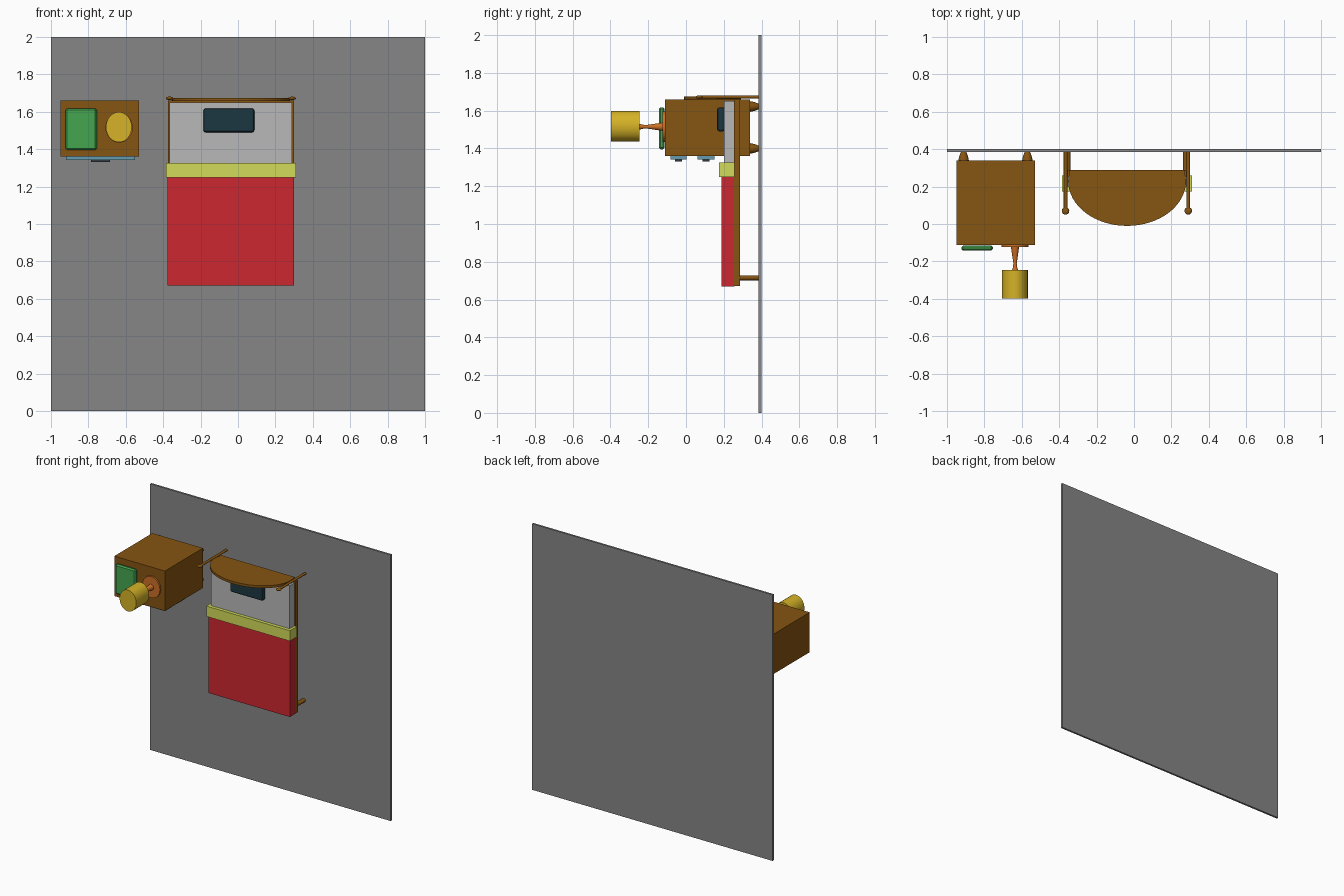
import bpy, bmesh, math
from mathutils import Matrix, Vector

if "Cube" in bpy.data.objects:
    bpy.data.objects.remove(bpy.data.objects["Cube"])


def material(name, rgb):
    m = bpy.data.materials.new(name)
    m.diffuse_color = (*rgb, 1)
    m.use_nodes = True
    m.node_tree.nodes["Principled BSDF"].inputs["Base Color"].default_value = m.diffuse_color
    return m


WOOD = material("wood", (0.24, 0.09, 0.006))
FLOOR = material("floor_grey", (0.24, 0.24, 0.24))
SHEET = material("sheet", (0.48, 0.48, 0.48))
RED = material("red", (0.6, 0.02, 0.03))
LIME = material("lime", (0.64, 0.71, 0.1))
TEAL = material("teal", (0.012, 0.038, 0.053))
GREEN = material("green", (0.06, 0.38, 0.08))
GOLD = material("gold", (0.67, 0.45, 0.02))
ORANGE = material("orange", (0.6, 0.16, 0.02))
BLUE = material("blue", (0.13, 0.33, 0.42))
DARK = material("dark", (0.03, 0.04, 0.05))


def finish(name, bm, mat, smooth=False):
    bmesh.ops.recalc_face_normals(bm, faces=bm.faces)
    me = bpy.data.meshes.new(name)
    bm.to_mesh(me)
    bm.free()
    ob = bpy.data.objects.new(name, me)
    bpy.context.collection.objects.link(ob)
    me.materials.append(mat)
    if smooth:
        bpy.ops.object.select_all(action='DESELECT')
        bpy.context.view_layer.objects.active = ob
        ob.select_set(True)
        bpy.ops.object.shade_smooth_by_angle(angle=math.radians(40))
    return ob


def box(name, x, y, z, mat, bevel=0, segments=2):
    lo, hi = Vector((x[0], y[0], z[0])), Vector((x[1], y[1], z[1]))
    bm = bmesh.new()
    bmesh.ops.create_cube(bm, size=1)
    bmesh.ops.scale(bm, vec=hi - lo, verts=bm.verts)
    bmesh.ops.translate(bm, vec=(lo + hi) / 2, verts=bm.verts)
    ob = finish(name, bm, mat)
    if bevel:
        mod = ob.modifiers.new("bevel", 'BEVEL')
        mod.width, mod.segments = bevel, segments
    return ob


def turned(name, x, z, profile, mat, zscale=1, sides=32):
    """Round part along y; profile is a list of (y, radius)."""
    bm = bmesh.new()
    rings = [[bm.verts.new((x + r * math.cos(a), y, z + zscale * r * math.sin(a)))
              for a in (2 * math.pi * i / sides for i in range(sides))]
             for y, r in profile]
    for a, b in zip(rings, rings[1:]):
        for i in range(sides):
            j = (i + 1) % sides
            bm.faces.new((a[i], a[j], b[j], b[i]))
    bm.faces.new(rings[0])
    bm.faces.new(rings[-1])
    return finish(name, bm, mat, True)


# Floor panel, standing upright
box("floor", (-1, 1), (0.385, 0.4), (0, 2), FLOOR)

# Bed frame and bedding
box("bed_frame", (-0.375, 0.3), (0.255, 0.285), (0.672, 1.66), WOOD)
box("mattress", (-0.365, 0.29), (0.2, 0.256), (0.68, 1.65), SHEET)
box("blanket", (-0.376, 0.3), (0.188, 0.257), (0.67, 1.255), RED)
box("blanket_fold", (-0.386, 0.309), (0.175, 0.258), (1.248, 1.326), LIME)
box("pillow", (-0.185, 0.087), (0.165, 0.206), (1.49, 1.618), TEAL, 0.012)

# Headboard: rectangle finished with a half ellipse
bm = bmesh.new()
outline = [(-0.345, 0.29), (0.27, 0.29)]
for i in range(33):
    a = -math.pi * i / 32
    outline.append((-0.037 + 0.315 * math.cos(a), 0.23 + 0.24 * math.sin(a)))
# ellipse runs from right to left, closing the outline
face = bm.faces.new([bm.verts.new((x, y, 1.657)) for x, y in
                     [outline[0], outline[1]] + outline[2:]])
ext = bmesh.ops.extrude_face_region(bm, geom=[face])
bmesh.ops.translate(bm, vec=(0, 0, 0.018),
                    verts=[v for v in ext["geom"] if isinstance(v, bmesh.types.BMVert)])
finish("headboard", bm, WOOD)

# Headboard posts with knobs, and foot legs
for side, px, lx in (("left", -0.366, -0.356), ("right", 0.29, 0.277)):
    turned(side + "_headboard_post", px, 1.672, [(0.385, 0.01), (0.08, 0.01)], WOOD, 0.8, 16)
    bm = bmesh.new()
    bmesh.ops.create_uvsphere(bm, u_segments=24, v_segments=12, radius=0.02)
    bmesh.ops.scale(bm, vec=(1, 1, 0.45), verts=bm.verts)
    bmesh.ops.translate(bm, vec=(px, 0.07, 1.672), verts=bm.verts)
    finish(side + "_post_knob", bm, WOOD, True)
    turned(side + "_foot_leg", lx, 0.715, [(0.28, 0.016), (0.388, 0.016)], WOOD, 0.85, 16)

# Nightstand body and tapered feet
box("nightstand", (-0.95, -0.53), (-0.112, 0.34), (1.36, 1.66), WOOD)
for x in (-0.911, -0.57):
    for z in (1.4, 1.622):
        turned("nightstand_foot", x, z,
               [(0.339, 0.028), (0.36, 0.024), (0.377, 0.018), (0.388, 0.012)], WOOD)

# Drawers with pulls, on the side facing the foot of the bed
for y0, y1 in ((-0.083, 0.003), (0.062, 0.15)):
    box("drawer", (-0.92, -0.55), (y0, y1), (1.342, 1.362), BLUE)
    box("drawer_pull", (-0.785, -0.685), ((y0 + y1) / 2 - 0.018, (y0 + y1) / 2 + 0.018),
        (1.332, 1.343), DARK)

# Book
box("book", (-0.922, -0.755), (-0.143, -0.114), (1.395, 1.618), GREEN, 0.009, 1)

# Table lamp
turned("lamp_base", -0.636, 1.515, [(-0.111, 0.073), (-0.124, 0.073)], ORANGE, 1.1)
turned("lamp_stem", -0.636, 1.515,
       [(-0.122, 0.022), (-0.17, 0.015), (-0.21, 0.009), (-0.23, 0.011), (-0.247, 0.016)], ORANGE)
turned("lamp_shade", -0.637, 1.518, [(-0.245, 0.069), (-0.398, 0.069)], GOLD, 1.17)
